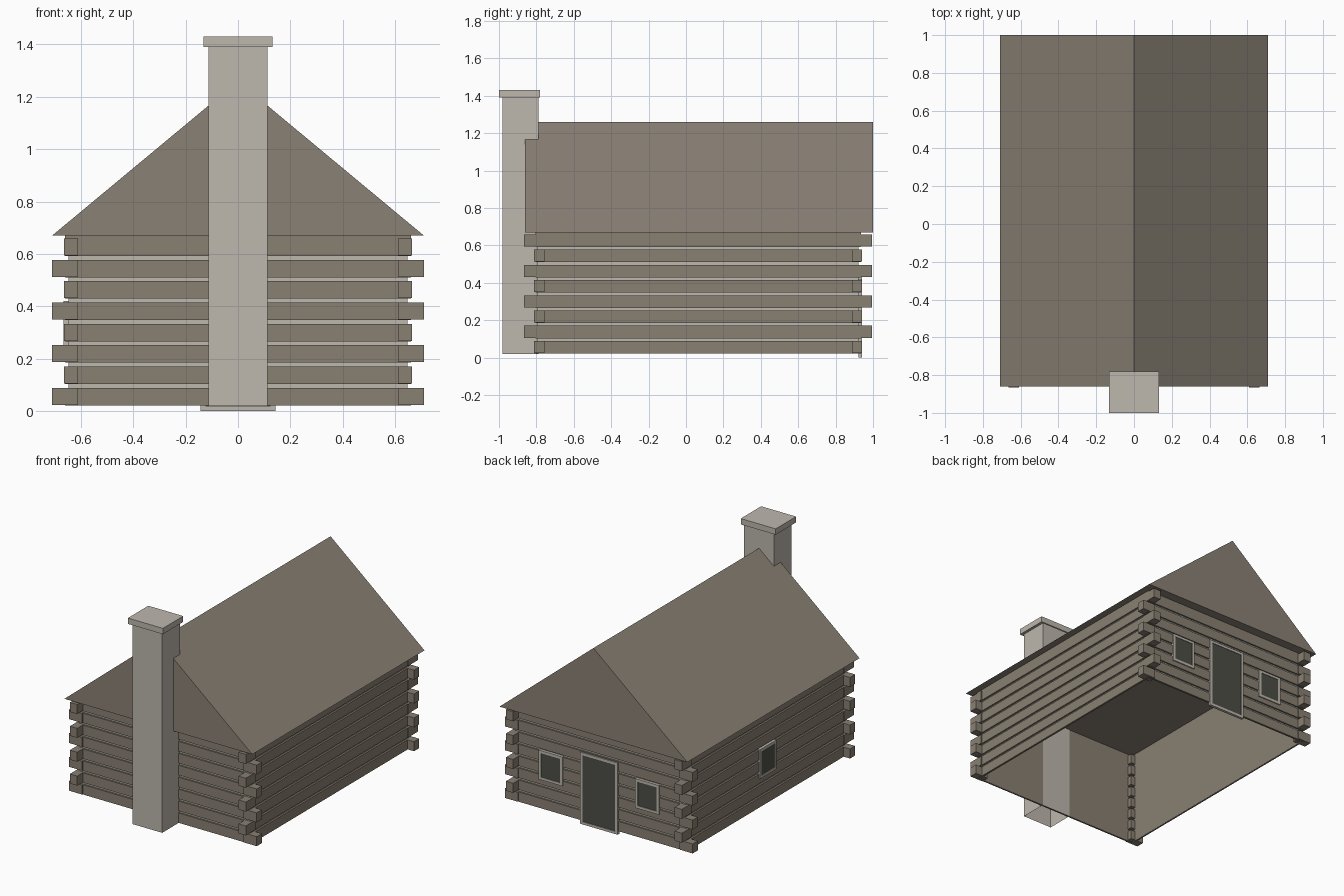
import bpy, bmesh
from mathutils import Vector

if "Cube" in bpy.data.objects:
    bpy.data.objects.remove(bpy.data.objects["Cube"])


def material(name, rgb):
    m = bpy.data.materials.new(name)
    m.use_nodes = True
    m.diffuse_color = (*rgb, 1)
    m.node_tree.nodes["Principled BSDF"].inputs["Base Color"].default_value = (*rgb, 1)
    return m


log_brown = material("log brown", (0.25, 0.215, 0.17))
roof_brown = material("roof brown", (0.255, 0.22, 0.178))
stone = material("pale stone", (0.51, 0.475, 0.42))
dark = material("dark opening", (0.075, 0.077, 0.062))


def finish(name, bm, mat):
    bmesh.ops.recalc_face_normals(bm, faces=bm.faces)
    mesh = bpy.data.meshes.new(name)
    bm.to_mesh(mesh)
    bm.free()
    mesh.materials.append(mat)
    obj = bpy.data.objects.new(name, mesh)
    bpy.context.collection.objects.link(obj)
    return obj


def add_box(bm, x, y, z, open_z=()):
    """Box from (min, max) pairs; open_z lists z directions left open."""
    verts = bmesh.ops.create_cube(bm, size=1)["verts"]
    lo, hi = Vector(min(p) for p in (x, y, z)), Vector(max(p) for p in (x, y, z))
    faces = {f for v in verts for f in v.link_faces}
    gone = [f for f in faces if round(f.normal.z) in open_z]
    for v in verts:
        v.co = [lo[i] + (v.co[i] + 0.5) * (hi[i] - lo[i]) for i in range(3)]
    if gone:
        bmesh.ops.delete(bm, geom=gone, context="FACES_ONLY")


def box(name, mat, x, y, z, open_z=()):
    bm = bmesh.new()
    add_box(bm, x, y, z, open_z)
    return finish(name, bm, mat)


# Main dimensions
CY = 0.065                    # centre of the house in y
WX, WY = 0.66, 0.87           # half sizes to the log faces
RECESS = 0.012                # depth of the mortar joints
BASE, PITCH, LOG_H, COUNT = 0.022, 0.0815, 0.067, 8
EAVE, RIDGE = 0.67, 1.26

# Thin walls: mortar outside, brown lining inside, open underneath
for name, mat, inset in (("mortar_walls", stone, RECESS), ("inner_lining", log_brown, RECESS + 0.003)):
    a, b = WX - inset, WY - inset
    box(name, mat, (-a, a), (CY - b, CY + b), (BASE, EAVE), (-1, 1))

# Wall logs, with the mortar showing between the courses
bm_ends, bm_sides, bm_stubs = bmesh.new(), bmesh.new(), bmesh.new()
for i in range(COUNT):
    z0 = BASE + i * PITCH
    z = (z0, z0 + LOG_H if i < COUNT - 1 else EAVE)
    for s in (-1, 1):
        add_box(bm_ends, (-WX, WX), (CY + s * (WY - RECESS), CY + s * WY), z)
        add_box(bm_sides, (s * (WX - RECESS), s * WX),
                (CY - WY + RECESS, CY + WY - RECESS), z)
        # Notched log ends, alternating direction at every course
        for t in (-1, 1):
            out_x, out_y = (0.71, 0.877) if i % 2 == 0 else (0.665, 0.93)
            add_box(bm_stubs, (s * 0.61, s * out_x),
                    (CY + t * 0.822, CY + t * out_y), (z0 + 0.002, z0 + LOG_H))
finish("end_wall_logs", bm_ends, log_brown)
finish("side_wall_logs", bm_sides, log_brown)
finish("corner_log_ends", bm_stubs, log_brown)

# Solid gabled roof
bm = bmesh.new()
profile = ((-0.71, EAVE), (0.71, EAVE), (0, RIDGE))
gable = bm.faces.new([bm.verts.new((x, -0.86, z)) for x, z in profile])
ext = bmesh.ops.extrude_face_region(bm, geom=[gable], use_keep_orig=True)
bmesh.ops.translate(bm, vec=(0, 1.86, 0),
                    verts=[g for g in ext["geom"] if isinstance(g, bmesh.types.BMVert)])
finish("roof", bm, roof_brown)

# Chimney
box("chimney_stack", stone, (-0.113, 0.113), (-0.98, -0.788), (0.02, 1.4), (-1,))
box("chimney_cap", stone, (-0.132, 0.132), (-1.0, -0.78), (1.39, 1.43))


def opening(name, wall, centre, width, z, rim=0.018):
    """Framed dark panel on the back wall or on the -x side wall."""
    u0, u1 = centre - width / 2, centre + width / 2

    def place(bm, u, zz, depth):
        if wall == "back":
            add_box(bm, u, (CY + WY - RECESS, CY + WY + depth), zz)
        else:
            add_box(bm, (-WX + RECESS, -WX - depth), u, zz)

    frame, panel = bmesh.new(), bmesh.new()
    for u in ((u0, u0 + rim), (u1 - rim, u1)):
        place(frame, u, z, 0.007)
    for zz in ((z[0], z[0] + rim), (z[1] - rim, z[1])):
        place(frame, (u0 + rim, u1 - rim), zz, 0.007)
    place(panel, (u0 + rim, u1 - rim), (z[0] + rim, z[1] - rim), 0.003)
    finish(name + "_frame", frame, stone)
    finish(name + "_panel", panel, dark)


# Door and windows
opening("door", "back", 0, 0.285, (0, 0.49))
opening("left_window", "back", 0.365, 0.18, (0.22, 0.42))
opening("right_window", "back", -0.365, 0.18, (0.22, 0.42))
opening("side_window", "side", CY, 0.18, (0.22, 0.42))
